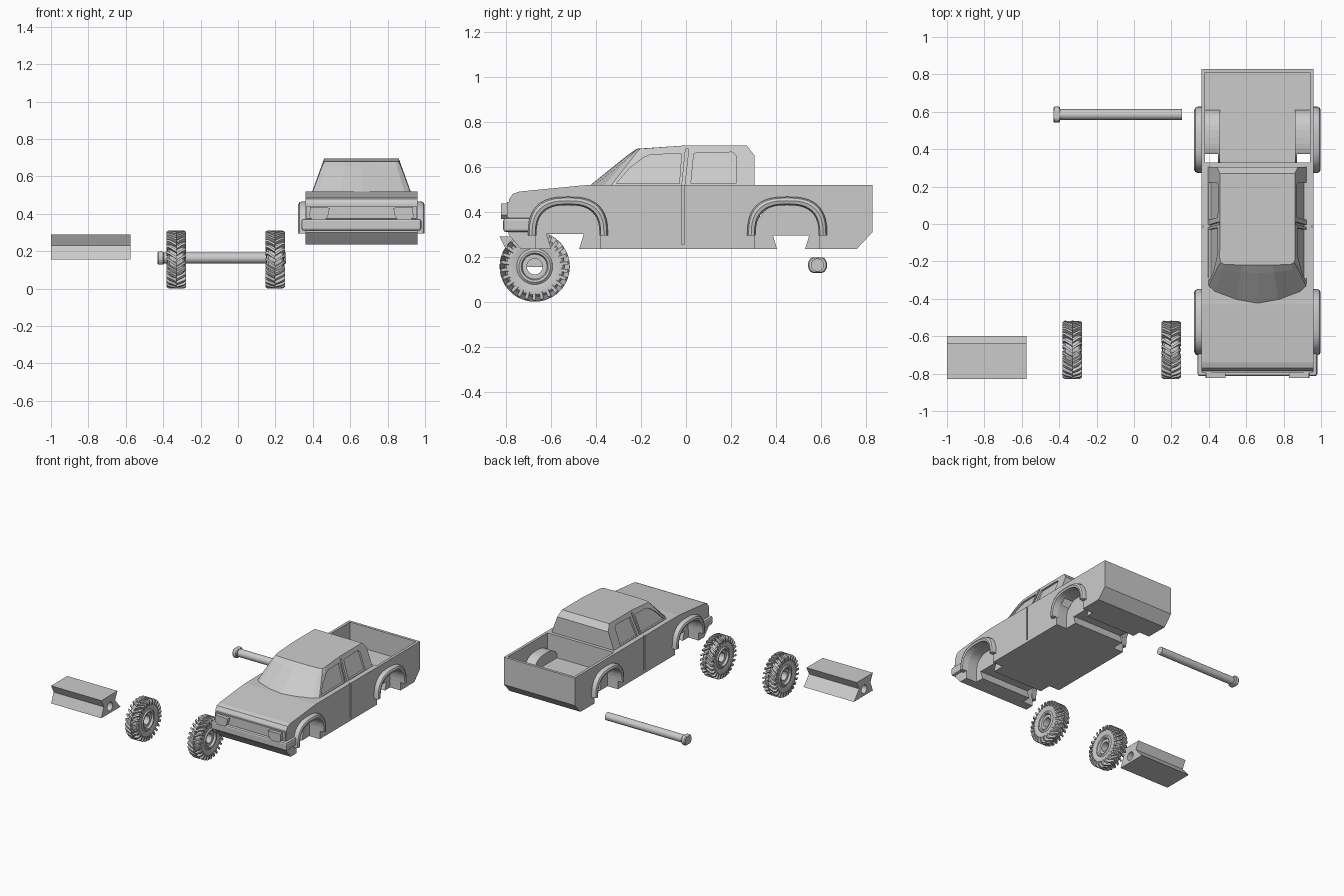
import bpy, bmesh, math
from mathutils import Vector, Matrix

if "Cube" in bpy.data.objects:
    bpy.data.objects.remove(bpy.data.objects["Cube"])

grey = bpy.data.materials.new("light grey")
grey.use_nodes = True
COLOUR = (0.6, 0.6, 0.6, 1)
grey.diffuse_color = COLOUR
grey.node_tree.nodes["Principled BSDF"].inputs["Base Color"].default_value = COLOUR
CX = 0.66  # middle of the truck


def finish(name, bm, loc=(0, 0, 0), smooth=False):
    bmesh.ops.recalc_face_normals(bm, faces=bm.faces)
    me = bpy.data.meshes.new(name)
    bm.to_mesh(me)
    bm.free()
    ob = bpy.data.objects.new(name, me)
    bpy.context.collection.objects.link(ob)
    me.materials.append(grey)
    ob.location = loc
    if smooth:
        bpy.ops.object.select_all(action='DESELECT')
        ob.select_set(True)
        bpy.context.view_layer.objects.active = ob
        bpy.ops.object.shade_smooth_by_angle(angle=math.radians(35))
    return ob


def loft(name, rings, loc=(0, 0, 0), smooth=False, closed=False):
    """Skin rings of points; cap the ends, or join last to first."""
    bm = bmesh.new()
    rows = [[bm.verts.new(p) for p in r] for r in rings]
    n = len(rows[0])
    for a, b in zip(rows, rows[1:] + (rows[:1] if closed else [])):
        for i in range(n):
            j = (i + 1) % n
            bm.faces.new((a[i], a[j], b[j], b[i]))
    if not closed:
        bm.faces.new(rows[0])
        bm.faces.new(rows[-1])
    return finish(name, bm, loc, smooth)


def prism(name, pts, x0, x1, loc=(0, 0, 0), lean=0.0):
    """Extrude a (y, z) outline along x, optionally leaning with height."""
    return loft(name, [[(x + lean * (z - 0.52), y, z) for y, z in pts]
                       for x in (x0, x1)], loc)


def box(name, x0, x1, y0, y1, z0, z1, loc=(0, 0, 0)):
    return prism(name, [(y0, z0), (y1, z0), (y1, z1), (y0, z1)], x0, x1, loc)


def boolean(ob, tool, op='DIFFERENCE'):
    m = ob.modifiers.new("cut", 'BOOLEAN')
    m.object, m.operation, m.solver = tool, op, 'EXACT'
    dg = bpy.context.evaluated_depsgraph_get()
    dg.update()
    me = bpy.data.meshes.new_from_object(ob.evaluated_get(dg))
    ob.modifiers.clear()
    ob.data = me
    bpy.data.objects.remove(tool)


def bevel(ob, width, segments=2):
    m = ob.modifiers.new("soft edges", 'BEVEL')
    m.width, m.segments = width, segments


TRUCK = (CX, 0, 0)
AXLES = {"front": -0.525, "rear": 0.45}


def arch(yc, inset=0.0, steps=20):
    """Squarish wheel arch outline from the back foot to the front foot."""
    pts = []
    for i in range(steps + 1):
        t = math.pi * i / steps
        c, s = math.cos(t), max(0.0, math.sin(t))
        y = math.copysign(abs(c) ** 0.75, c) * (0.178 - inset)
        pts.append((yc + y, 0.295 + s ** 0.75 * (0.172 - inset)))
    return pts


# truck body: side profile with two dovetail notches underneath
body = prism("truck_body", [
    (-0.79, 0.30), (-0.735, 0.235), (-0.60, 0.235), (-0.62, 0.30),
    (-0.455, 0.30), (-0.475, 0.235), (0.405, 0.235), (0.385, 0.30),
    (0.55, 0.30), (0.53, 0.235), (0.76, 0.235), (0.83, 0.31), (0.83, 0.52),
    (-0.43, 0.52), (-0.74, 0.49), (-0.77, 0.48), (-0.787, 0.455)],
    -0.3, 0.3, TRUCK)
boolean(body, box("bed_cutter", -0.28, 0.28, 0.33, 0.81, 0.35, 0.7, TRUCK))
for s in (-1, 1):
    # wheel hump in the bed, then the hollow wheel wells
    hump = [(y, z) for y, z in arch(0.465, 0.03)]
    boolean(body, prism("hump", hump, s * 0.29, s * 0.2, TRUCK), 'UNION')
    for yc in AXLES.values():
        a = arch(yc, 0.036)
        well = [(a[0][0], 0.1)] + a + [(a[-1][0], 0.1)]
        boolean(body, prism("well", well, s * 0.4, s * 0.212, TRUCK))
    boolean(body, box("door_gap", s * 0.292, s * 0.4, -0.02, -0.008,
                      0.255, 0.6, TRUCK))

# cab: half outlines mirrored into full rings
def ring(half):
    return half + [(-x, y, z) for x, y, z in reversed(half) if x > 0]


cab = loft("cab", [
    ring([(0, -0.43, 0.515), (0.11, -0.41, 0.515), (0.23, -0.365, 0.515),
          (0.262, -0.335, 0.515), (0.265, -0.29, 0.515), (0.265, 0, 0.515),
          (0.265, 0.305, 0.515)]),
    ring([(0, -0.262, 0.65), (0.09, -0.258, 0.65), (0.19, -0.245, 0.65),
          (0.212, -0.23, 0.65), (0.216, -0.2, 0.65), (0.216, 0, 0.65),
          (0.216, 0.305, 0.65)]),
    ring([(0, -0.22, 0.68), (0.08, -0.22, 0.68), (0.18, -0.215, 0.68),
          (0.197, -0.205, 0.68), (0.202, -0.18, 0.682), (0.2, 0, 0.695),
          (0.2, 0.27, 0.695)])], TRUCK)
WINDOWS = [
    [(-0.31, 0.525), (-0.25, 0.595), (-0.19, 0.64), (-0.155, 0.655),
     (-0.02, 0.657), (-0.03, 0.525)],
    [(0.022, 0.525), (0.035, 0.66), (0.205, 0.665), (0.222, 0.65),
     (0.222, 0.525)],
    [(-0.02, 0.5), (-0.002, 0.68), (0.012, 0.68), (-0.008, 0.5)]]
for s in (-1, 1):
    for w in WINDOWS:
        boolean(cab, prism("window_cutter", w, s * 0.25, s * 0.32, TRUCK,
                           -s * 0.371))

# flared fenders swept along the arches
SECTION = [(0, 0.29), (0, 0.318), (0.006, 0.332), (0.018, 0.338),
           (0.032, 0.334), (0.038, 0.29)]
for end, yc in AXLES.items():
    for side, s in (("left", 1), ("right", -1)):
        paths = [[(s * x, y, z) for y, z in arch(yc, d)] for d, x in SECTION]
        loft(f"{end}_{side}_fender", list(zip(*paths)), TRUCK, True)

# front end: bumper, grille panel and headlights
bumper = box("front_bumper", -0.32, 0.32, -0.813, -0.69, 0.31, 0.373, TRUCK)
bevel(bumper, 0.012)
box("grille", -0.295, 0.295, -0.797, -0.78, 0.375, 0.443, TRUCK)
for side, s in (("left", 1), ("right", -1)):
    outline = [(0.17, 0.432), (0.275, 0.436), (0.278, 0.385), (0.262, 0.368),
               (0.195, 0.368), (0.178, 0.39)]
    light = loft(side + "_headlight", [[(s * x, y, z) for x, z in outline]
                                       for y in (-0.78, -0.824)], TRUCK)

# loose wheels: lathed tyre with hub hole, plus chevron lugs
half = [(0.03, 0.035), (0.03, 0.055), (0.046, 0.06), (0.048, 0.07),
        (0.04, 0.08), (0.047, 0.105), (0.045, 0.125), (0.036, 0.133)]
tyre = half + [(-x, r) for x, r in reversed(half)]
LUGS = 26


def polar(x, r, a):
    return (x, r * math.cos(a), r * math.sin(a))


for side, x in (("left", 0.198), ("right", -0.33)):
    loc = (x, -0.673, 0.156)
    loft(side + "_wheel", [[polar(px, r, 2 * math.pi * i / 48)
                            for px, r in tyre] for i in range(48)],
         loc, True, True)
    bm = bmesh.new()
    for i in range(LUGS):
        for s in (-1, 1):
            a = 2 * math.pi * (i + s * 0.25) / LUGS
            ends = []
            for px, sweep, top in ((0, 0, 0.156), (0.04, -0.17, 0.156),
                                   (0.052, -0.2, 0.148)):
                ends.append([bm.verts.new(polar(s * px, r, a + sweep + w))
                             for r, w in ((0.115, -0.06), (top, -0.045),
                                          (top, 0.045), (0.115, 0.06))])
            for p, q in zip(ends, ends[1:]):
                for k in range(4):
                    bm.faces.new((p[k], p[k - 1], q[k - 1], q[k]))
            bm.faces.new(ends[0])
            bm.faces.new(ends[-1])
    finish(side + "_tread", bm, loc)


# loose axle pin with a flattened head
def disc(x, r, flat=1.0):
    return [(x, r * math.cos(2 * math.pi * i / 24),
             max(-r * flat, min(r * flat, r * math.sin(2 * math.pi * i / 24))))
            for i in range(24)]


PIN = (0, 0.585, 0.163)
loft("axle_pin", [disc(-0.4, 0.029), disc(0.257, 0.029)], PIN, True)
loft("axle_head", [disc(-0.43, 0.038, 0.8), disc(-0.424, 0.043, 0.8),
                   disc(-0.402, 0.043, 0.8), disc(-0.395, 0.038, 0.8)], PIN)

# loose dovetail axle holder with a bore
holder = prism("axle_holder", [
    (-0.83, 0.155), (-0.60, 0.155), (-0.665, 0.23), (-0.635, 0.29),
    (-0.83, 0.29), (-0.80, 0.23)], -1.0, -0.575)
boolean(holder, loft("bore", [disc(-1.1, 0.032), disc(-0.5, 0.032)],
                     (0, -0.725, 0.205)))
